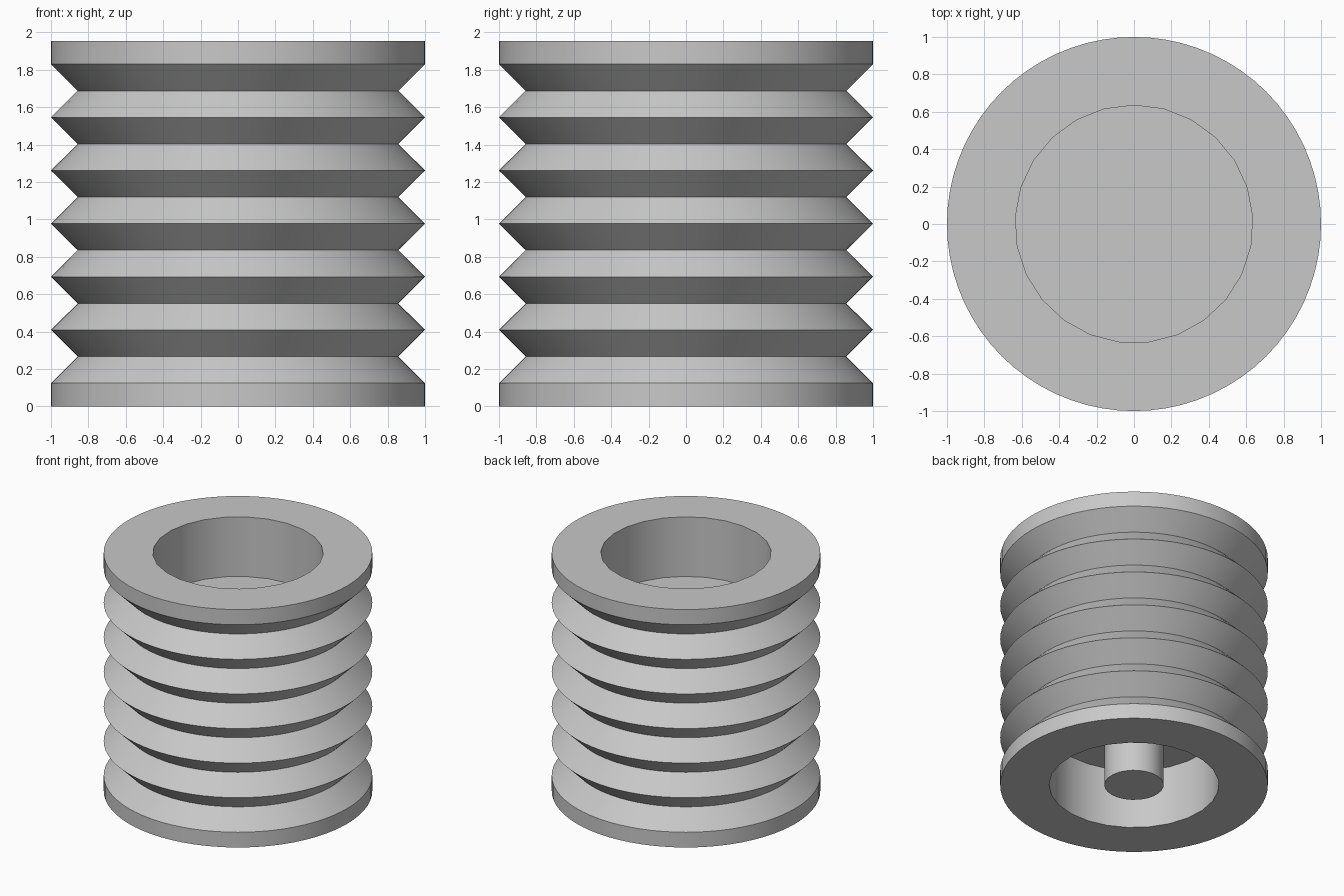
import bpy, bmesh, math
from mathutils import Matrix

cube = bpy.data.objects.get("Cube")
if cube:
    bpy.data.objects.remove(cube, do_unlink=True)

HEIGHT = 1.955
RIM = 0.125            # straight band at each end
GROOVES = 6
VALLEY = 0.857         # radius at the bottom of a groove
BORE, BORE_DEPTH = 0.635, 0.49
PIN = 0.222

grey = bpy.data.materials.new("plain_grey")
grey.use_nodes = True
colour = (0.58, 0.58, 0.58, 1)
grey.diffuse_color = colour
grey.node_tree.nodes["Principled BSDF"].inputs["Base Color"].default_value = colour


def add_object(name, bm):
    mesh = bpy.data.meshes.new(name)
    bmesh.ops.recalc_face_normals(bm, faces=bm.faces)
    bm.to_mesh(mesh)
    bm.free()
    mesh.materials.append(grey)
    obj = bpy.data.objects.new(name, mesh)
    bpy.context.collection.objects.link(obj)
    return obj


def lathe(name, profile, sides):
    """Stack rings of (radius, z) into a closed solid, first corner at +y."""
    bm = bmesh.new()
    rings = []
    for r, z in profile:
        angles = [math.pi / 2 + math.tau * i / sides for i in range(sides)]
        rings.append([bm.verts.new((r * math.cos(a), r * math.sin(a), z)) for a in angles])
    for low, high in zip(rings, rings[1:]):
        for i in range(sides):
            j = (i + 1) % sides
            bm.faces.new((low[i], low[j], high[j], high[i]))
    bm.faces.new(rings[0][::-1])
    bm.faces.new(rings[-1])
    return add_object(name, bm)


def smooth(obj):
    bpy.ops.object.select_all(action="DESELECT")
    obj.select_set(True)
    bpy.context.view_layer.objects.active = obj
    bpy.ops.object.shade_smooth_by_angle(angle=math.radians(30))


# Grooved body: rims with a zigzag of V grooves between them
step = (HEIGHT - 2 * RIM) / (2 * GROOVES)
profile = [(1, 0)]
for k in range(2 * GROOVES + 1):
    profile.append((VALLEY if k % 2 else 1, RIM + k * step))
profile.append((1, HEIGHT))
body = lathe("grooved_body", profile, 72)

# Blind round recess in each end
recesses = {
    "top_recess_cutter": (HEIGHT - BORE_DEPTH, HEIGHT + 0.1),
    "bottom_recess_cutter": (-0.1, BORE_DEPTH),
}
for name, (z0, z1) in recesses.items():
    cutter = lathe(name, [(BORE, z0), (BORE, z1)], 25)
    cut = body.modifiers.new(name, "BOOLEAN")
    cut.operation = "DIFFERENCE"
    cut.solver = "EXACT"
    cut.object = cutter
    bpy.context.view_layer.objects.active = body
    bpy.ops.object.modifier_apply(modifier=cut.name)
    bpy.data.objects.remove(cutter, do_unlink=True)
smooth(body)

# Centre pin through the web, flush with the lower rim
pin = lathe("centre_pin", [(PIN, 0), (PIN, HEIGHT - BORE_DEPTH + 0.004)], 25)
smooth(pin)
